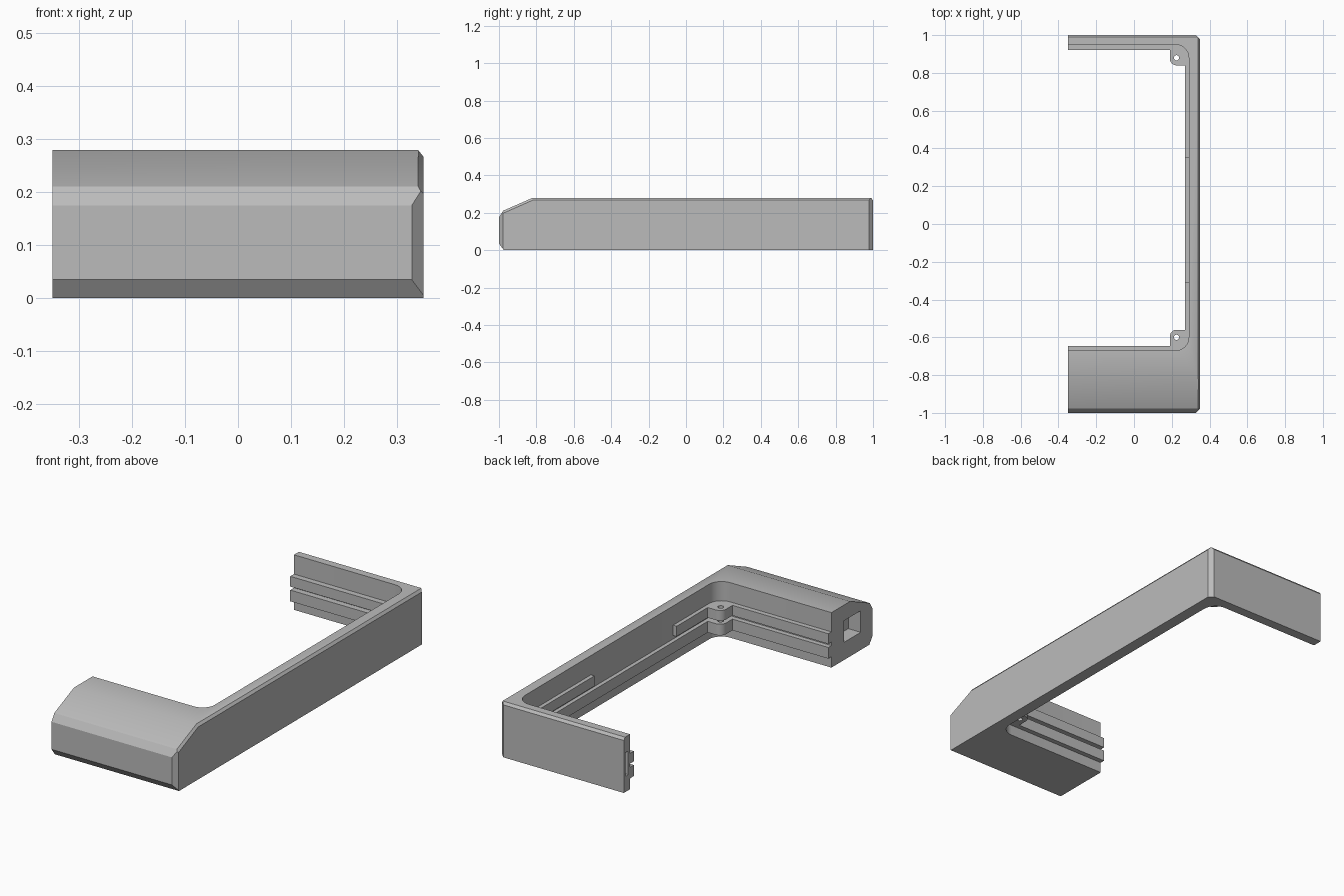
import bpy, bmesh, math
from mathutils import Vector

cube = bpy.data.objects.get("Cube")
if cube:
    bpy.data.objects.remove(cube, do_unlink=True)

grey = bpy.data.materials.new("light_grey")
grey.use_nodes = True
GREY = (0.5, 0.5, 0.5, 1)
grey.diffuse_color = GREY
grey.node_tree.nodes["Principled BSDF"].inputs["Base Color"].default_value = GREY

HEIGHT = 0.28
END, SIDE = -0.35, 0.35          # open end and outer side in x


def arc(cx, cy, r, start, stop, steps=8):
    angles = [math.radians(start + (stop - start) * i / steps) for i in range(steps + 1)]
    return [(cx + r * math.cos(a), cy + r * math.sin(a)) for a in angles]


def prism(outline, z0, z1):
    bm = bmesh.new()
    face = bm.faces.new([bm.verts.new((x, y, z0)) for x, y in outline])
    top = bmesh.ops.extrude_face_region(bm, geom=[face])["geom"]
    moved = [v for v in top if isinstance(v, bmesh.types.BMVert)]
    bmesh.ops.translate(bm, verts=moved, vec=(0, 0, z1 - z0))
    bmesh.ops.recalc_face_normals(bm, faces=bm.faces)
    return bm


def slice_off(bm, point, normal):
    cut = bmesh.ops.bisect_plane(bm, geom=bm.verts[:] + bm.edges[:] + bm.faces[:],
                                 plane_co=point, plane_no=Vector(normal).normalized(),
                                 clear_outer=True)["geom_cut"]
    bmesh.ops.edgenet_fill(bm, edges=[e for e in cut if isinstance(e, bmesh.types.BMEdge)])
    bmesh.ops.recalc_face_normals(bm, faces=bm.faces)


def finish(bm, name):
    mesh = bpy.data.meshes.new(name)
    bm.to_mesh(mesh)
    bm.free()
    mesh.materials.append(grey)
    obj = bpy.data.objects.new(name, mesh)
    bpy.context.collection.objects.link(obj)
    return obj


def activate(obj):
    bpy.ops.object.select_all(action='DESELECT')
    obj.select_set(True)
    bpy.context.view_layer.objects.active = obj


def subtract(obj, bm):
    cutter = finish(bm, "cutter")
    mod = obj.modifiers.new("cut", 'BOOLEAN')
    mod.operation, mod.solver, mod.object = 'DIFFERENCE', 'EXACT', cutter
    activate(obj)
    bpy.ops.object.modifier_apply(modifier=mod.name)
    bpy.data.objects.remove(cutter, do_unlink=True)


def box(x0, x1, y0, y1, z0, z1):
    return prism([(x0, y0), (x1, y0), (x1, y1), (x0, y1)], z0, z1)


# Frame: U-shaped wall with rounded inner corners
r = 0.07
outline = [(END, -1), (SIDE, -1), (SIDE, 1), (END, 1), (END, 0.95)]
outline += arc(0.29 - r, 0.95 - r, r, 90, 0)
outline += arc(0.29 - r, -0.67 + r, r, 0, -90)
outline += [(END, -0.67)]
bm = prism(outline, 0, HEIGHT)

# Front nose slopes, upright corner chamfers, top edge chamfers
slice_off(bm, (0, -0.82, HEIGHT), (0, -0.07, 0.16))
slice_off(bm, (0, -1, 0.175), (0, -0.035, 0.022))
slice_off(bm, (0, -1, 0.035), (0, -0.035, -0.026))
slice_off(bm, (0.328, -1, 0), (1, -1, 0))
slice_off(bm, (0.328, 1, 0), (1, 1, 0))
slice_off(bm, (SIDE, 0, 0.267), (1, 0, 0.8))
slice_off(bm, (SIDE, -0.82, 0.267), (1, -0.33, 0.75))
slice_off(bm, (0, 1, 0.267), (0, 1, 0.8))
frame = finish(bm, "frame")

# Sockets in the open ends of both arms
subtract(frame, box(END - 0.1, END + 0.07, -0.905, -0.77, 0.09, 0.2))
subtract(frame, box(END - 0.1, END + 0.07, 0.965, 0.985, 0.08, 0.2))

# Board rails with a screw boss in each inner corner
inner = [(END, -0.645), (0.19, -0.645)] + arc(0.225, -0.595, 0.035, 180, 90)
inner += [(0.27, -0.56), (0.27, 0.84)] + arc(0.225, 0.875, 0.035, 270, 180)
inner += [(0.19, 0.92), (END, 0.92)]
outer = [(END, 0.96), (0.31, 0.96), (0.31, -0.69), (END, -0.69)]
rails = []
for name, z0, z1 in (("lower_rail", 0.055, 0.112), ("upper_rail", 0.13, 0.182)):
    rail = finish(prism(inner + outer, z0, z1), name)
    for y in (-0.6, 0.88):
        subtract(rail, prism(arc(0.225, y, 0.014, 0, 345, 23), z0 - 0.05, z1 + 0.05))
    rails.append(rail)

# Gap in the upper rail along the side wall
subtract(rails[1], box(0.2, 0.292, -0.31, 0.35, 0.1, 0.22))

# The socket of the back arm stays clear of the rails
for rail in rails:
    subtract(rail, box(END - 0.1, END + 0.1, 0.955, 1, 0, HEIGHT))

for obj in [frame] + rails:
    activate(obj)
    bpy.ops.object.shade_smooth_by_angle(angle=math.radians(30))
